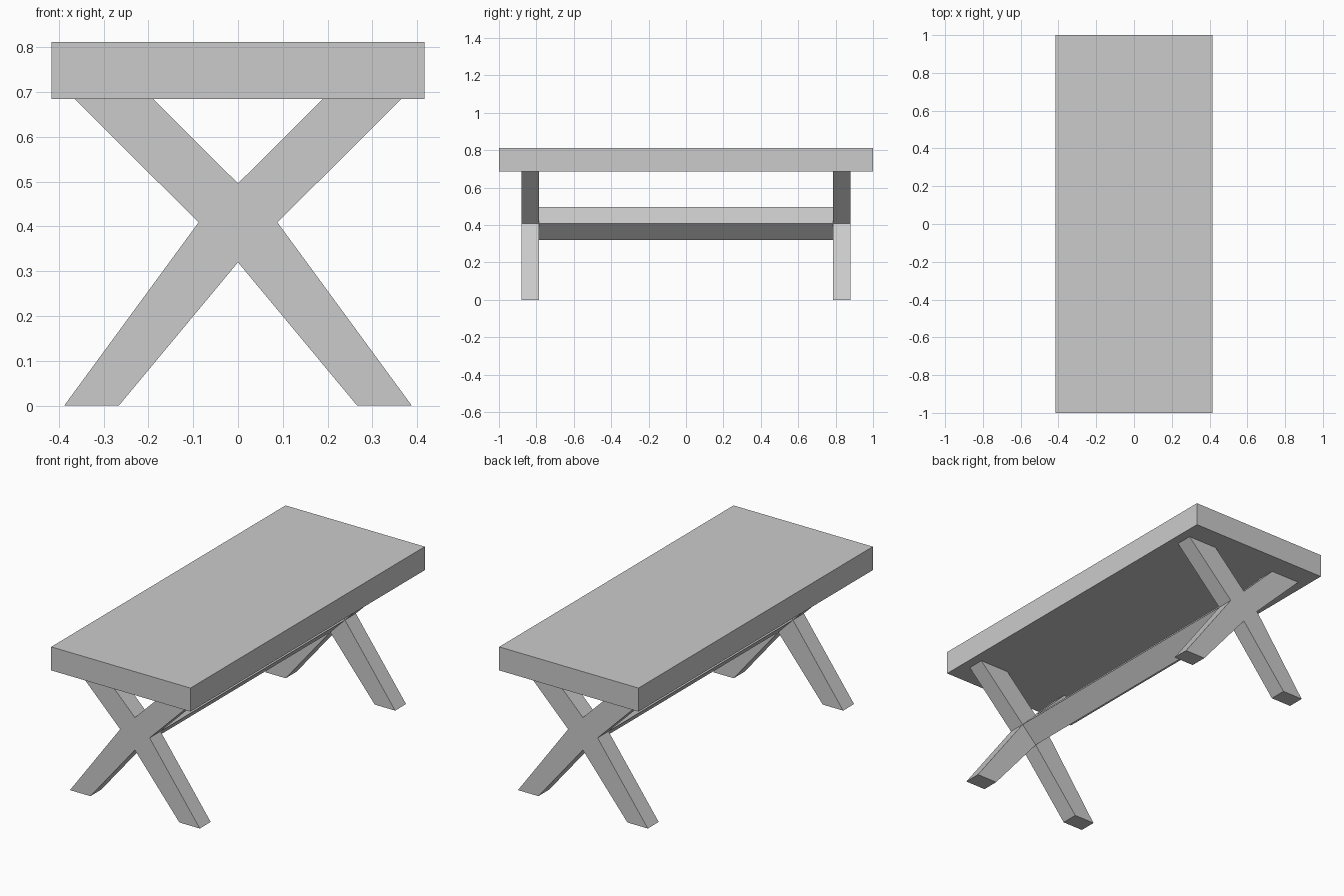
import bpy, bmesh

if "Cube" in bpy.data.objects:
    bpy.data.objects.remove(bpy.data.objects["Cube"])


def prism(name, profile, y0, y1):
    """Extrude an (x, z) outline from y0 to y1."""
    bm = bmesh.new()
    face = bm.faces.new([bm.verts.new((x, y0, z)) for x, z in profile])
    new = bmesh.ops.extrude_face_region(bm, geom=[face])["geom"]
    verts = [v for v in new if isinstance(v, bmesh.types.BMVert)]
    bmesh.ops.translate(bm, verts=verts, vec=(0, y1 - y0, 0))
    bmesh.ops.recalc_face_normals(bm, faces=bm.faces)
    mesh = bpy.data.meshes.new(name)
    bm.to_mesh(mesh)
    bm.free()
    obj = bpy.data.objects.new(name, mesh)
    bpy.context.collection.objects.link(obj)
    return obj


def symmetric(half):
    """Complete a right-hand outline whose ends lie on x = 0."""
    return half + [(-x, z) for x, z in reversed(half[1:-1])]


# Table top slab
prism("table_top", [(-0.416, 0.685), (0.416, 0.685), (0.416, 0.812), (-0.416, 0.812)], -1, 1)

# Crossed leg frames, mirrored front to back
legs = prism("crossed_legs", symmetric([
    (0, 0.32), (0.266, 0), (0.388, 0), (0.088, 0.409),
    (0.365, 0.685), (0.19, 0.685), (0, 0.496)]), -0.88, -0.787)
mirror = legs.modifiers.new("mirror", "MIRROR")
mirror.use_axis = (False, True, False)

# Diamond-section stretcher joining the two leg crossings
prism("stretcher_beam", symmetric([(0, 0.32), (0.088, 0.409), (0, 0.496)]), -0.787, 0.787)
